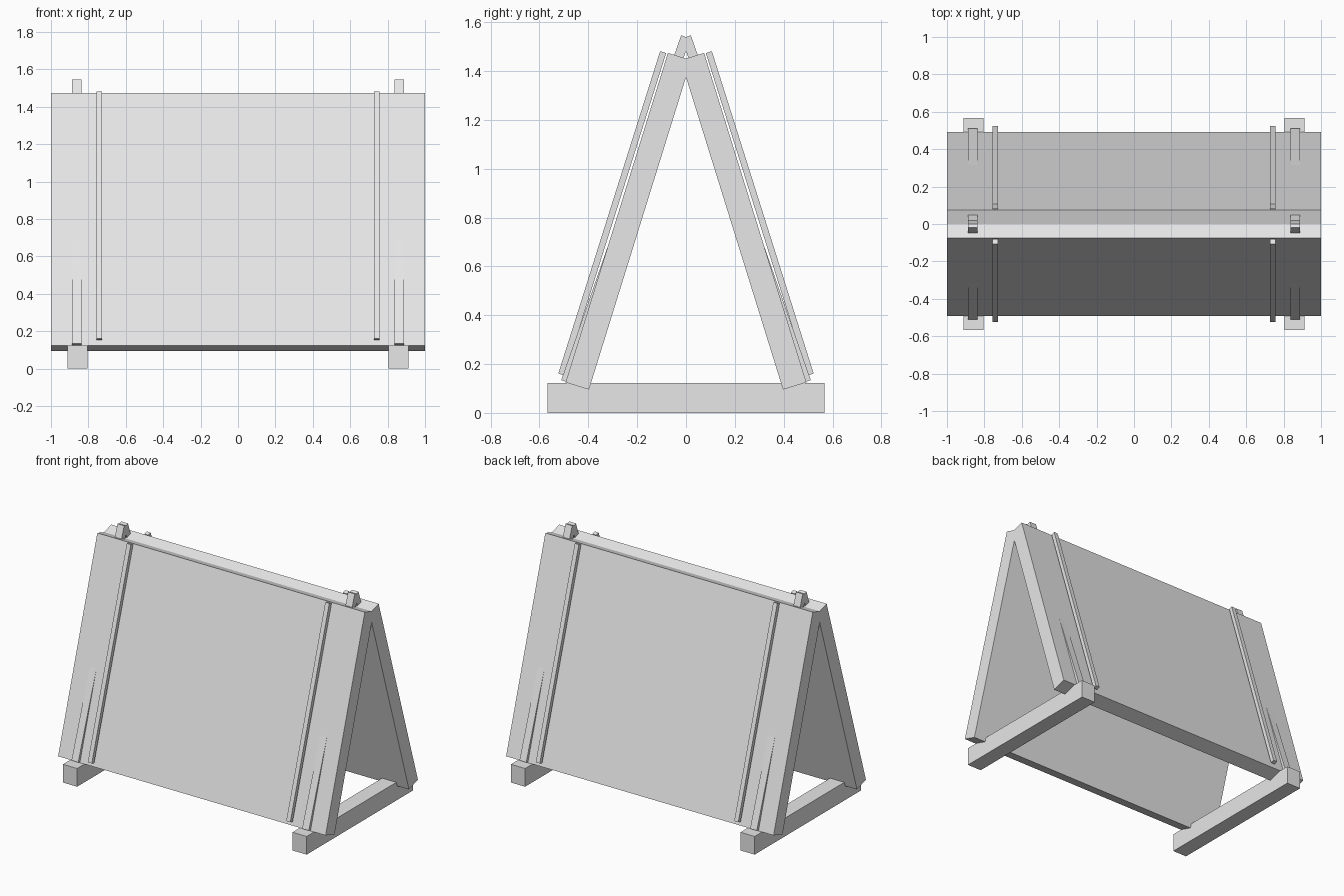
import bpy
import bmesh
from mathutils import Vector

cube = bpy.data.objects.get("Cube")
if cube:
    bpy.data.objects.remove(cube, do_unlink=True)

# Single flat grey
grey = bpy.data.materials.new("light_grey")
grey.use_nodes = True
colour = (0.8, 0.8, 0.8, 1)
grey.diffuse_color = colour
grey.node_tree.nodes["Principled BSDF"].inputs["Base Color"].default_value = colour


def prism(name, profile, x, width):
    """Extrude a (y, z) outline along x, centred on x."""
    bm = bmesh.new()
    face = bm.faces.new([bm.verts.new((x - width / 2, y, z)) for y, z in profile])
    ext = bmesh.ops.extrude_face_region(bm, geom=[face])
    moved = [v for v in ext["geom"] if isinstance(v, bmesh.types.BMVert)]
    bmesh.ops.translate(bm, verts=moved, vec=(width, 0, 0))
    bmesh.ops.recalc_face_normals(bm, faces=bm.faces)
    mesh = bpy.data.meshes.new(name)
    bm.to_mesh(mesh)
    bm.free()
    mesh.materials.append(grey)
    obj = bpy.data.objects.new(name, mesh)
    bpy.context.collection.objects.link(obj)


def leaning(name, bottom, top, thickness, x, width, side):
    """Square-ended plank given by its outer edge; side -1 front, 1 back."""
    a, b = Vector(bottom), Vector(top)
    d = (b - a).normalized()
    inward = Vector((d.y, -d.x)) * thickness
    outline = [a, b, b + inward, a + inward]
    prism(name, [(-side * p.x, p.y) for p in outline], x, width)


for side, face in ((-1, "front"), (1, "back")):
    # Large sloping board
    leaning(face + "_board", (-0.493, 0.125), (-0.074, 1.474), 0.1, 0, 2.0, side)
    for hand, label in ((-1, "right"), (1, "left")):
        # Thin batten standing just off the board
        leaning(f"{face}_{label}_batten", (-0.523, 0.161), (-0.106, 1.481),
                0.026, hand * 0.742, 0.03, side)
        # Steeper post that sinks into the board and pokes out at the ridge
        leaning(f"{face}_{label}_post", (-0.511, 0.134), (-0.02, 1.546),
                0.04, hand * 0.862, 0.05, side)

# Ground beams
for hand, label in ((-1, "right"), (1, "left")):
    prism(label + "_foot_beam",
          [(-0.568, 0), (0.568, 0), (0.568, 0.123), (-0.568, 0.123)],
          hand * 0.858, 0.106)
